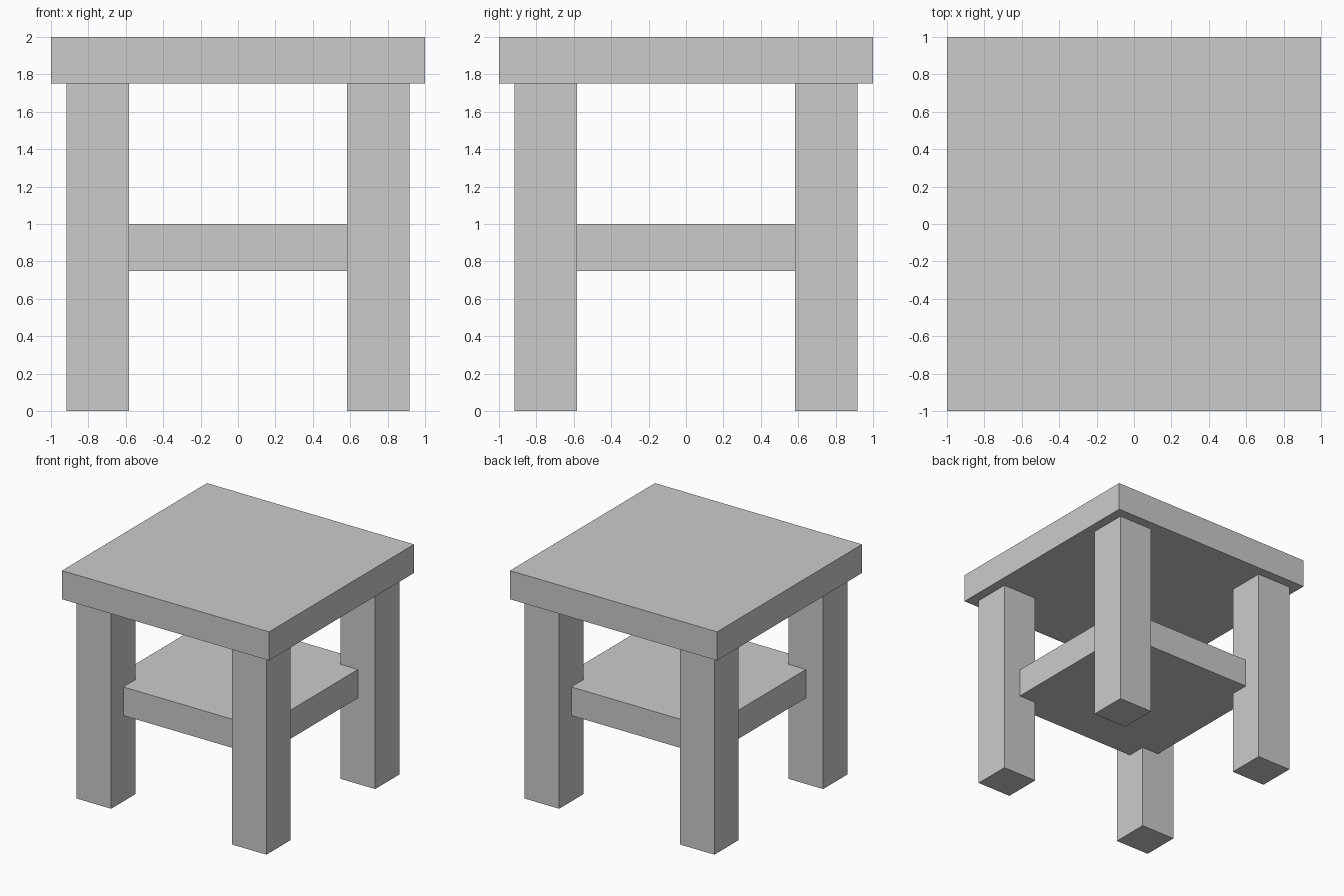
import bpy

if "Cube" in bpy.data.objects:
    bpy.data.objects.remove(bpy.data.objects["Cube"])


def box(name, lo, hi):
    """Axis-aligned box between two corners."""
    centre = [(a + b) / 2 for a, b in zip(lo, hi)]
    bpy.ops.mesh.primitive_cube_add(size=1, location=centre)
    ob = bpy.context.object
    ob.name = name
    ob.scale = [b - a for a, b in zip(lo, hi)]
    bpy.ops.object.transform_apply(location=False, rotation=False, scale=True)
    return ob


TOP, UNDER = 2.0, 1.75          # table top heights
LEG, HALF = 0.75, 1 / 6         # leg centre offset and half width

# Table top
box("table_top", (-1, -1, UNDER), (1, 1, TOP))

# Lower shelf, its corners housed in the legs
box("shelf", (-LEG, -LEG, 0.75), (LEG, LEG, 1.0))

# Four square legs
for side, sx in (("left", -1), ("right", 1)):
    for end, sy in (("front", -1), ("back", 1)):
        x, y = sx * LEG, sy * LEG
        box(f"{end}_{side}_leg", (x - HALF, y - HALF, 0), (x + HALF, y + HALF, UNDER))
